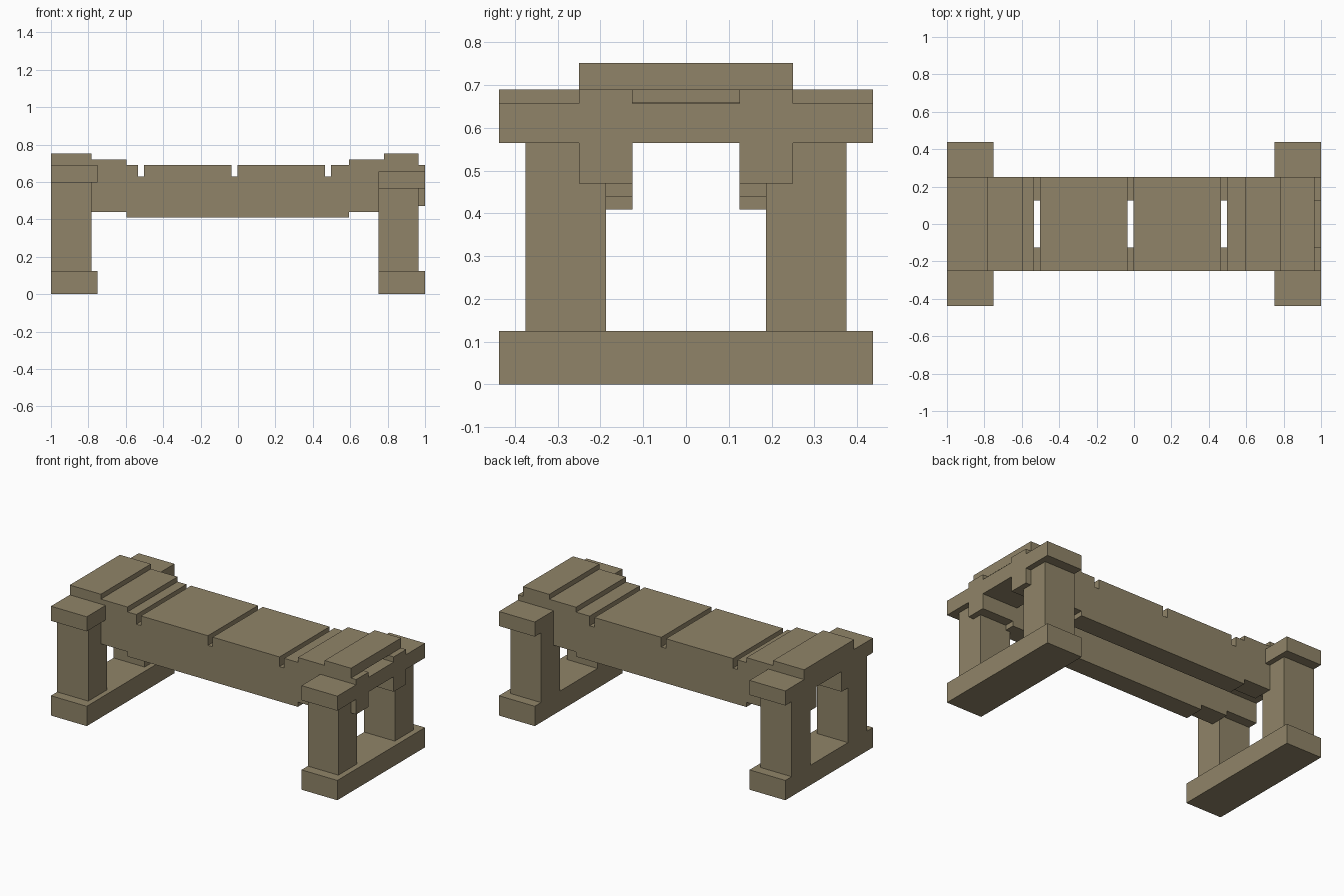
import bpy
import bmesh

default = bpy.data.objects.get("Cube")
if default:
    bpy.data.objects.remove(default, do_unlink=True)

# One weathered wood colour
wood = bpy.data.materials.new("weathered_wood")
wood.use_nodes = True
colour = (0.279, 0.231, 0.138, 1)
wood.diffuse_color = colour
wood.node_tree.nodes["Principled BSDF"].inputs["Base Color"].default_value = colour


def prism(name, profile, y0, y1):
    """Extrude an x-z outline from y0 to y1."""
    bm = bmesh.new()
    face = bm.faces.new([bm.verts.new((x, y0, z)) for x, z in profile])
    out = bmesh.ops.extrude_face_region(bm, geom=[face])
    moved = [v for v in out["geom"] if isinstance(v, bmesh.types.BMVert)]
    bmesh.ops.translate(bm, verts=moved, vec=(0, y1 - y0, 0))
    bmesh.ops.recalc_face_normals(bm, faces=bm.faces)
    mesh = bpy.data.meshes.new(name)
    bm.to_mesh(mesh)
    bm.free()
    mesh.materials.append(wood)
    obj = bpy.data.objects.new(name, mesh)
    bpy.context.collection.objects.link(obj)
    return obj


def box(name, x0, x1, y0, y1, z0, z1):
    return prism(name, [(x0, z0), (x1, z0), (x1, z1), (x0, z1)], y0, y1)


FOOT_Y, SEAT_Y, FOOT_Z = 0.4375, 0.25, 0.125

# End frames: foot, two posts and a cap beam
for side, x0, x1, post0, post1, cap0, cap1 in (
    ("right", -1, -0.75, -1, -0.783, 0.598, 0.69),
    ("left", 0.75, 1, 0.75, 0.964, 0.565, 0.657),
):
    box(side + "_foot", x0, x1, -FOOT_Y, FOOT_Y, 0, FOOT_Z)
    box(side + "_cap_beam", x0, x1, -FOOT_Y, FOOT_Y, cap0, cap1)
    box(side + "_front_post", post0, post1, -0.375, -0.1875, FOOT_Z, cap0)
    box(side + "_back_post", post0, post1, 0.1875, 0.375, FOOT_Z, cap0)

# Stepped side rails: (start, end, underside)
RAIL_HEIGHT = 0.22
steps = [(-1, -0.783, 0.47), (-0.783, -0.597, 0.439), (-0.597, 0.593, 0.409),
         (0.593, 0.78, 0.439), (0.78, 1, 0.47)]
under = [(x, z) for x0, x1, z in steps for x in (x0, x1)]
rail = under + [(x, z + RAIL_HEIGHT) for x, z in reversed(under)]
prism("front_rail", rail, -SEAT_Y, -0.125)
prism("back_rail", rail, 0.125, SEAT_Y)

# Seat planks resting on the rails: (start, end, top)
planks = [(-1, -0.783, 0.752), (-0.783, -0.597, 0.721), (-0.597, -0.535, 0.69),
          (-0.503, -0.035, 0.69), (-0.002, 0.465, 0.69), (0.498, 0.593, 0.69),
          (0.593, 0.78, 0.721), (0.78, 0.964, 0.752)]
for i, (x0, x1, top) in enumerate(planks):
    box(f"seat_plank_{i + 1}", x0, x1, -SEAT_Y, SEAT_Y, top - 0.062, top)
